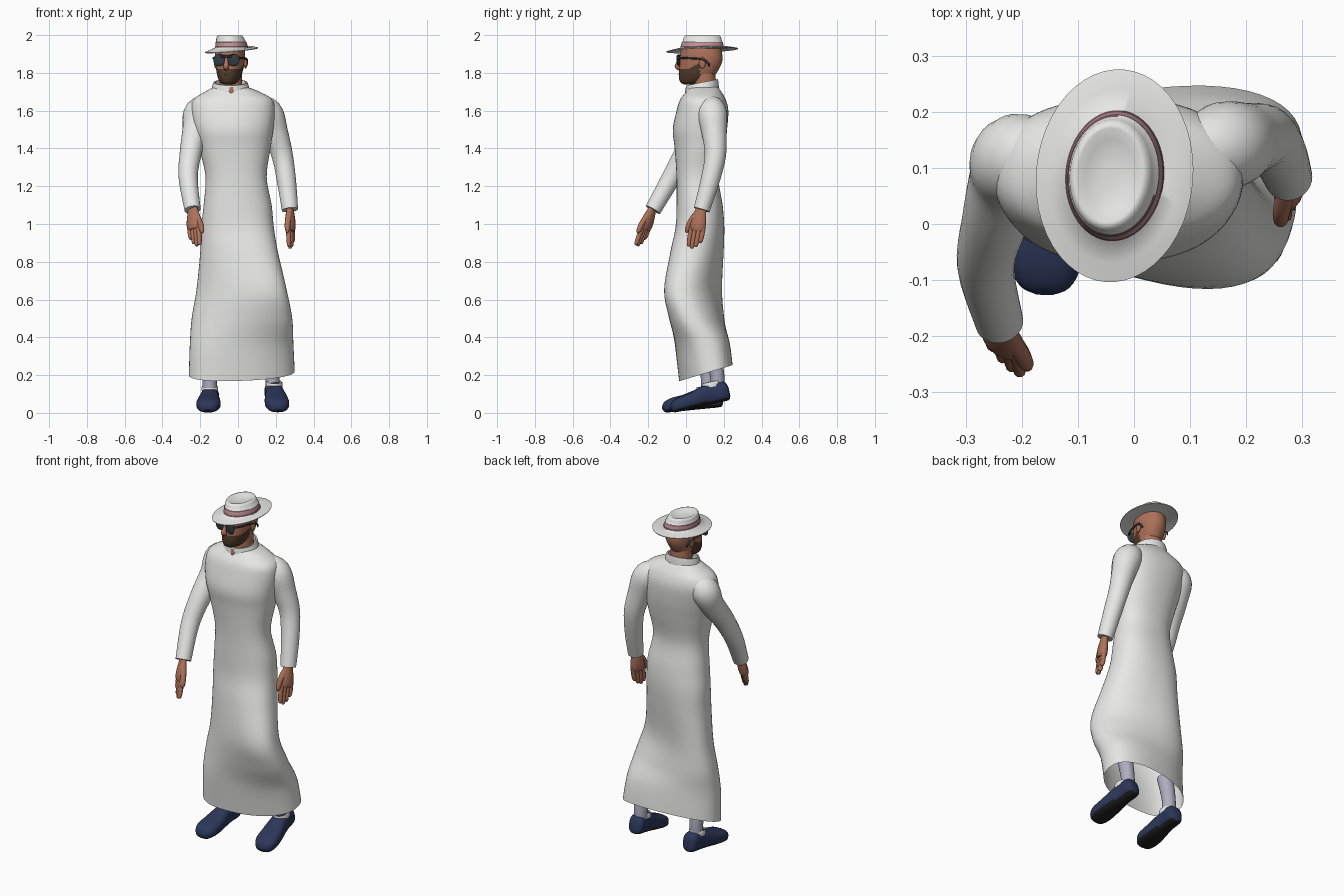
import bpy, bmesh
from math import sin, cos, pi, copysign, hypot
from mathutils import Vector, Matrix

cube = bpy.data.objects.get("Cube")
if cube:
    bpy.data.objects.remove(cube, do_unlink=True)


def material(name, r, g, b):
    m = bpy.data.materials.new(name)
    m.use_nodes = True
    m.diffuse_color = (r, g, b, 1)
    bsdf = m.node_tree.nodes["Principled BSDF"]
    bsdf.inputs["Base Color"].default_value = (r, g, b, 1)
    bsdf.inputs["Roughness"].default_value = 0.8
    return m


CLOTH = material("white cloth", 0.84, 0.84, 0.82)
SKIN = material("tan skin", 0.42, 0.168, 0.102)
BEARD = material("brown beard", 0.085, 0.045, 0.025)
NAVY = material("navy shoe", 0.025, 0.037, 0.1)
SOLE = material("dark sole", 0.013, 0.013, 0.015)
SOCK = material("lavender sock", 0.42, 0.42, 0.52)
PINK = material("pink ribbon", 0.52, 0.28, 0.29)
RIBBON = material("dark ribbon", 0.15, 0.09, 0.1)
GLASS = material("dark lens", 0.032, 0.043, 0.054)


def spline(stations, steps):
    """Smooth interpolation through rows of numbers."""
    rows, last = [], len(stations) - 1
    for i in range(last):
        a, b, c, d = (stations[max(0, min(last, i + k))] for k in (-1, 0, 1, 2))
        for s in range(steps):
            t = s / steps
            rows.append([q + t / 2 * (r - p + t * (2 * p - 5 * q + 4 * r - w + t * (3 * (q - r) + w - p)))
                         for p, q, r, w in zip(a, b, c, d)])
    return rows + [list(stations[-1])]


def power(v, e):
    return copysign(abs(v) ** e, v)


def circle(n, e=1.0):
    """Unit circle or squarish superellipse as cosine and sine pairs."""
    return [(power(cos(2 * pi * i / n), e), power(sin(2 * pi * i / n), e)) for i in range(n)]


def loft(name, rings, mats, caps=True, rule=None, matrix=None, sharp=0.9):
    """Skin a stack of rings; rule picks a material slot for each face."""
    bm = bmesh.new()
    loops = [[bm.verts.new(p) for p in ring] for ring in rings]
    n = len(loops[0])
    for a, b in zip(loops, loops[1:]):
        for i in range(n):
            bm.faces.new((a[i], a[(i + 1) % n], b[(i + 1) % n], b[i]))
    if caps:
        bm.faces.new(loops[0])
        bm.faces.new(loops[-1])
    bmesh.ops.recalc_face_normals(bm, faces=bm.faces)
    bm.normal_update()
    for f in bm.faces:
        f.smooth = True
        if rule:
            f.material_index = rule(f.calc_center_median(), f.normal)
    mesh = bpy.data.meshes.new(name)
    bm.to_mesh(mesh)
    bm.free()
    mesh.set_sharp_from_angle(angle=sharp)
    for m in mats:
        mesh.materials.append(m)
    if matrix:
        mesh.transform(matrix)
    obj = bpy.data.objects.new(name, mesh)
    bpy.context.collection.objects.link(obj)
    return obj


def tube(name, stations, mat, axis=(1, 0, 0), flat=1.0, n=16, steps=4, matrix=None):
    """Round or flattened tube along stations of x, y, z, radius."""
    rows = spline(stations, steps)
    pts = [Vector(r[:3]) for r in rows]
    rings = []
    for i, p in enumerate(pts):
        t = (pts[min(i + 1, len(pts) - 1)] - pts[max(i - 1, 0)]).normalized()
        u = Vector(axis)
        u = (u - t * u.dot(t)).normalized()
        v = t.cross(u)
        rings.append([p + rows[i][3] * (u * c + v * s * flat) for c, s in circle(n)])
    return loft(name, rings, [mat], matrix=matrix)


def ellipsoid(name, center, radii, mat, matrix=None, square=1.0):
    rings = [[(center[0] + radii[0] * c * sin(a) ** square, center[1] + radii[1] * s * sin(a) ** square,
               center[2] + radii[2] * cos(a)) for c, s in circle(20)]
             for a in [0.05 + k * (pi - 0.1) / 12 for k in range(13)]]
    return loft(name, rings, [mat], matrix=matrix)


# Robe: height, right, left, front, back, twist of the left side towards the back
robe = [(1.725, -.13, .05, .015, .17, 0), (1.70, -.175, .115, 0, .187, 0),
        (1.66, -.235, .18, -.03, .21, -.003), (1.60, -.25, .195, -.05, .224, 0),
        (1.50, -.232, .187, -.07, .217, .005), (1.40, -.205, .172, -.06, .199, .005),
        (1.25, -.172, .152, -.05, .172, 0), (1.10, -.182, .178, -.05, .194, 0),
        (.98, -.195, .19, -.055, .202, -.01), (.85, -.2, .212, -.078, .194, -.03),
        (.65, -.22, .258, -.1, .175, -.058), (.50, -.245, .287, -.085, .198, -.028),
        (.35, -.255, .293, -.055, .225, .02), (.17, -.26, .3, -.03, .24, .035)]
rings = []
for z, x0, x1, y0, y1, twist in spline(robe, 5):
    ring = []
    for c, s in circle(56, 0.88):
        y = (y0 + y1) / 2 + (y1 - y0) / 2 * s + twist * c
        lift = max(0, min(1, (.5 - z) / .3)) * .3 * max(0, y + .03)
        ring.append(((x0 + x1) / 2 + (x1 - x0) / 2 * c, y, z + lift))
    rings.append(ring)
loft("robe", rings, [CLOTH], caps=False)

# Stand collar with a small opening at the front
rings = [[(-.04 + rx * c, .086 + ry * s, z + .2 * ry * s) for c, s in circle(40)]
         for rx, ry, z in [(.103, .088, 1.695), (.097, .087, 1.73), (.09, .083, 1.75),
                           (.082, .076, 1.75), (.082, .076, 1.69)]]
loft("collar", rings, [CLOTH], caps=False)
tube("neck_opening", [(-.036, .002, 1.724, .008), (-.036, 0, 1.706, .012), (-.036, -.003, 1.69, .006)],
     SKIN, flat=.3)

# Sleeves
tube("right_sleeve", [(-.13, .12, 1.64, .045), (-.203, .118, 1.592, .08), (-.225, .08, 1.5, .069),
                      (-.248, .005, 1.39, .059), (-.264, -.075, 1.25, .051), (-.24, -.175, 1.075, .043)],
     CLOTH, n=28, steps=5)
tube("left_sleeve", [(.08, .13, 1.64, .045), (.155, .138, 1.592, .078), (.2, .15, 1.48, .066),
                     (.235, .155, 1.36, .056), (.258, .125, 1.22, .05), (.275, .083, 1.075, .043)],
     CLOTH, n=28, steps=5)


def hand(side, wrist, tip, spread):
    """Palm, four fingers and a thumb; spread points to the thumb."""
    w, s = Vector(wrist), Vector(spread).normalized()
    d = Vector(tip) - w

    def at(along, across, r):
        return (*(w + d * along + s * across), r)
    tube(side + "_palm", [at(-.1, 0, .03), at(.05, 0, .031), at(.25, .002, .041), at(.45, 0, .043),
                          at(.56, 0, .034)], SKIN, axis=s, flat=.6)
    for k, name in enumerate(("index", "middle", "ring", "little")):
        x = .032 - .021 * k
        end = (.95, 1, .96, .86)[k]
        tube(f"{side}_{name}_finger", [at(.45, x, .014), at(.7, x * 1.05, .013), at(end - .04, x * .95, .011),
                                       at(end, x * .9, .004)], SKIN, axis=s, n=10, steps=3)
    tube(side + "_thumb", [at(.12, .02, .017), at(.32, .045, .016), at(.52, .055, .013), at(.6, .054, .005)],
         SKIN, axis=s, n=10, steps=3)


hand("right", (-.24, -.178, 1.08), (-.225, -.25, .885), (.7, -.6, -.2))
hand("left", (.276, .08, 1.08), (.28, .04, .87), (-.3, -.95, 0))

# Shoes, ankle trims, socks: y, half width, bottom, top from toe to heel
shoe = [(-.165, .015, .02, .035), (-.15, .045, .002, .058), (-.11, .063, 0, .075), (-.05, .062, 0, .085),
        (.02, .052, 0, .105), (.07, .046, 0, .113), (.125, .046, 0, .11), (.15, .036, .004, .095),
        (.158, .014, .02, .07)]
for side, loc, pitch, yaw, ankle in (("right", (-.152, .041, .016), .1, -.05, (-.15, .115)),
                                     ("left", (.197, .085, .034), .22, .1, (.183, .165))):
    place = Matrix.Translation(loc) @ Matrix.Rotation(yaw, 4, "Z") @ Matrix.Rotation(pitch, 4, "X")
    rings = [[(w * c, y, (lo + hi) / 2 + (hi - lo) / 2 * s) for c, s in circle(28, .75)]
             for y, w, lo, hi in spline(shoe, 4)]
    loft(side + "_shoe", rings, [NAVY, SOLE], matrix=place,
         rule=lambda c, n: int(c.z < .035 and n.z < -.45))
    rings = [[(r * c, .075 + 1.15 * r * s, z) for c, s in circle(24)]
             for r, z in ((.043, .09), (.044, .112), (.041, .118), (.036, .115))]
    loft(side + "_ankle_trim", rings, [CLOTH], caps=False, matrix=place)
    ax, ay = ankle
    tube(side + "_sock", [(ax, ay, .09, .038), (ax, ay, .2, .038), (ax, ay - .03, .35, .045)], SOCK, n=20)

# Head group is built facing front and then turned a little to its right
TURN = Matrix.Translation((-.042, .08, 0)) @ Matrix.Rotation(-.17, 4, "Z")
tube("neck", [(0, .025, 1.66, .066), (0, .02, 1.74, .06), (0, .015, 1.82, .06)], SKIN, n=24, matrix=TURN)
head = [(1.738, .02, -.09, -.03), (1.75, .043, -.11, .01), (1.78, .06, -.119, .065), (1.82, .07, -.116, .095),
        (1.86, .076, -.112, .112), (1.90, .078, -.11, .112), (1.94, .07, -.1, .1), (1.965, .04, -.06, .06)]
rings = [[(w * c, (f + b) / 2 + (b - f) / 2 * s, z) for c, s in circle(64, .93)]
         for z, w, f, b in spline(head, 8)]
loft("head", rings, [SKIN, BEARD], matrix=TURN,
     rule=lambda c, n: int(c.y < .005 and c.z < 1.818 + .55 * max(0, c.y + .06)))
tube("nose", [(0, -.108, 1.882, .008), (0, -.122, 1.85, .012), (0, -.126, 1.834, .016), (0, -.112, 1.82, .01)],
     SKIN, n=12, matrix=TURN)
ellipsoid("lips", (0, -.117, 1.793), (.017, .004, .004), SKIN, TURN)

# Ears and sunglasses
for sx, side in ((-1, "right"), (1, "left")):
    ellipsoid(side + "_ear", (sx * .08, .02, 1.853), (.009, .018, .03), SKIN, TURN)
    ellipsoid(side + "_lens", (sx * .037, -.116, 1.868), (.033, .008, .031), GLASS, TURN, .7)
    tube(side + "_temple", [(sx * .064, -.112, 1.88, .006), (sx * .08, -.06, 1.878, .005),
                            (sx * .087, .02, 1.872, .005), (sx * .082, .05, 1.852, .006),
                            (sx * .078, .058, 1.835, .004)],
         GLASS, axis=(0, 0, 1), n=8, matrix=TURN)
tube("bridge", [(-.03, -.121, 1.888, .006), (.03, -.121, 1.888, .006)], GLASS, axis=(0, 0, 1), n=8, matrix=TURN)

# Straw hat with a ribbon: half width, half depth, height from under the brim to the dished top
hat = [(.078, .108, 1.928), (.11, .15, 1.924), (.139, .189, 1.918), (.14, .19, 1.922), (.115, .155, 1.93),
       (.088, .117, 1.934), (.086, .115, 1.938), (.085, .114, 1.943), (.082, .11, 1.96), (.081, .108, 1.964),
       (.078, .105, 1.966), (.073, .1, 1.985), (.066, .093, 1.997), (.057, .084, 1.998), (.045, .065, 1.988),
       (.015, .022, 1.984)]
rings = []
for rx, ry, z in hat:
    tilt = 1 if rx > .1 else .1
    lean = -.2 * max(0, z - 1.95)
    rings.append([(lean + rx * c, .004 + ry * s, z + tilt * (.08 * rx * c + .05 * ry * s)) for c, s in circle(48)])


def hat_colour(c, n):
    if not 1.935 < c.z < 1.9655 or hypot(c.x / .088, (c.y - .004) / .117) > 1.02 or n.z < -.5:
        return 0
    return 1 if 1.9415 < c.z < 1.9605 else 2


loft("hat", rings, [CLOTH, PINK, RIBBON], rule=hat_colour, sharp=1.2,
     matrix=Matrix.Translation((-.035, .082, 0)) @ Matrix.Rotation(-.09, 4, "Z"))
